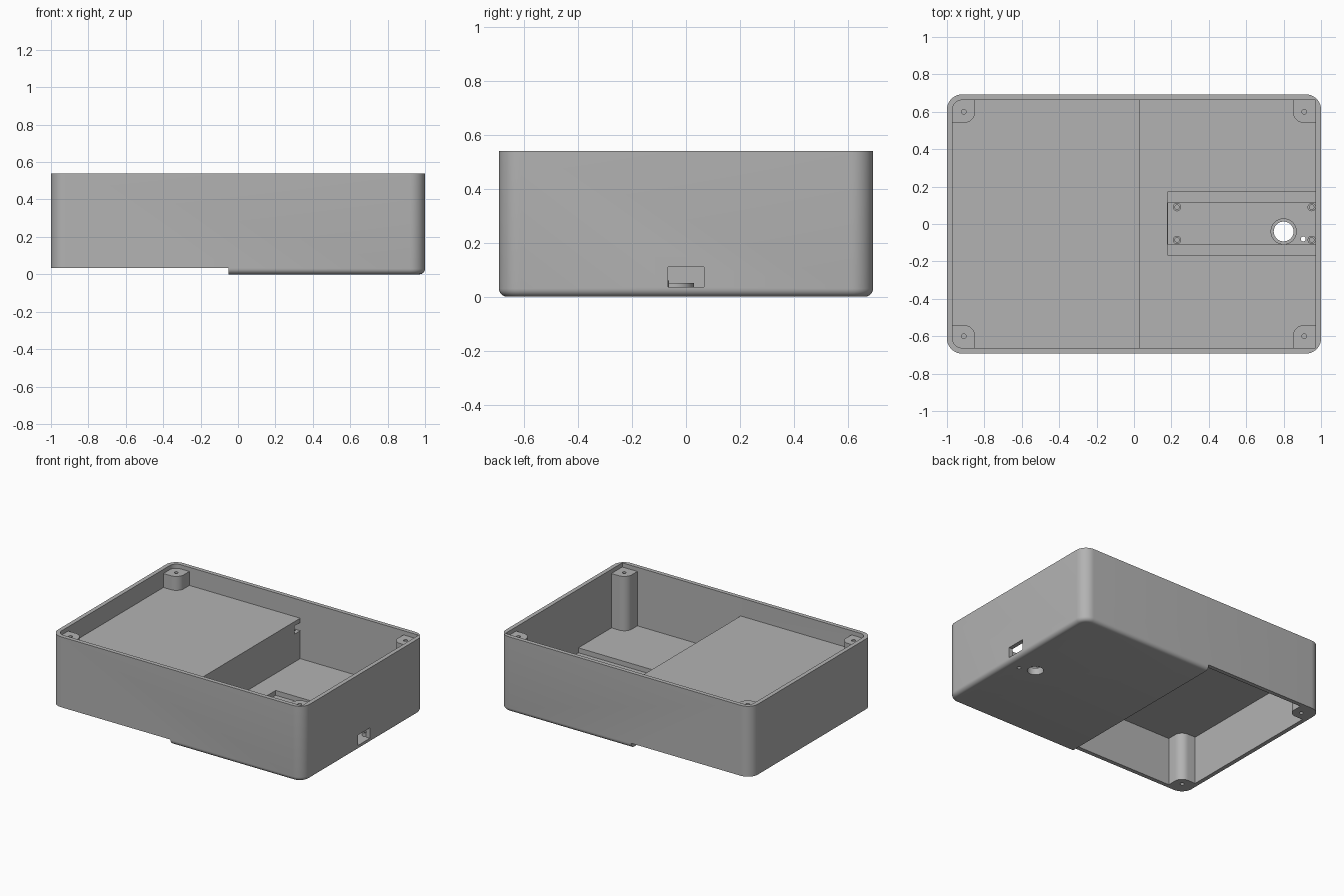
import bpy, bmesh, math

if "Cube" in bpy.data.objects:
    bpy.data.objects.remove(bpy.data.objects["Cube"])

grey = bpy.data.materials.new("plain grey")
grey.use_nodes = True
colour = (0.45, 0.45, 0.45, 1)
grey.diffuse_color = colour
grey.node_tree.nodes["Principled BSDF"].inputs["Base Color"].default_value = colour


def finish(name, bm):
    bmesh.ops.recalc_face_normals(bm, faces=bm.faces)
    mesh = bpy.data.meshes.new(name)
    bm.to_mesh(mesh)
    bm.free()
    ob = bpy.data.objects.new(name, mesh)
    bpy.context.collection.objects.link(ob)
    mesh.materials.append(grey)
    return ob


def loft(name, x, y, layers, radius, steps=10):
    """Stack rounded rectangles; each layer is (inset, height)."""
    bm = bmesh.new()
    cx, cy = sum(x) / 2, sum(y) / 2
    hx, hy = (x[1] - x[0]) / 2 - radius, (y[1] - y[0]) / 2 - radius
    rings = []
    for inset, z in layers:
        ring = []
        for corner, (sx, sy) in enumerate([(1, 1), (-1, 1), (-1, -1), (1, -1)]):
            for i in range(steps + 1):
                a = (corner + i / steps) * math.pi / 2
                r = radius - inset
                ring.append(bm.verts.new((cx + sx * hx + r * math.cos(a),
                                          cy + sy * hy + r * math.sin(a), z)))
        rings.append(ring)
    n = len(rings[0])
    for low, high in zip(rings, rings[1:]):
        for i in range(n):
            j = (i + 1) % n
            bm.faces.new((low[i], low[j], high[j], high[i]))
    bm.faces.new(rings[0])
    bm.faces.new(rings[-1])
    return finish(name, bm)


def box(name, x, y, z):
    bm = bmesh.new()
    bmesh.ops.create_cube(bm, size=1)
    for v in bm.verts:
        for axis, span in enumerate((x, y, z)):
            v.co[axis] = span[0] if v.co[axis] < 0 else span[1]
    return finish(name, bm)


def cylinder(name, x, y, z, r1, r2=None, sides=32):
    bm = bmesh.new()
    bmesh.ops.create_cone(bm, cap_ends=True, segments=sides, radius1=r1,
                          radius2=r2 or r1, depth=z[1] - z[0])
    bmesh.ops.translate(bm, verts=bm.verts, vec=(x, y, sum(z) / 2))
    return finish(name, bm)


def cut(target, cutter, keep=False):
    mod = target.modifiers.new("cut", "BOOLEAN")
    mod.operation, mod.solver, mod.object = "DIFFERENCE", "EXACT", cutter
    bpy.context.view_layer.objects.active = target
    bpy.ops.object.modifier_apply(modifier=mod.name)
    if not keep:
        bpy.data.objects.remove(cutter)


def smooth(ob):
    bpy.ops.object.select_all(action="DESELECT")
    ob.select_set(True)
    bpy.context.view_layer.objects.active = ob
    bpy.ops.object.shade_smooth_by_angle(angle=math.radians(30))


WX, WY, TOP = 0.97, 0.6625, 0.54
FLOOR, RECESS, STEP = 0.12, 0.035, 0.035
signs = [(sx, sy) for sx in (-1, 1) for sy in (-1, 1)]

# Outer shell with a rounded bottom edge
R = 0.03
fillet = [(R * (1 - math.sin(a)), R * (1 - math.cos(a)))
          for a in (i * math.pi / 12 for i in range(7))]
shell = loft("enclosure_shell", (-1, 1), (-0.6925, 0.6925), fillet + [(0, TOP)], 0.08)

# Raised underside of the battery half
cut(shell, box("under_step", (-1.2, -0.05), (-1, 1), (-0.2, STEP)))

# Interior spaces, each leaving the corner posts standing
spaces = [
    loft("upper_space", (-WX, WX), (-WY, WY), [(0, 0.41), (0, 0.7)], 0.05),
    box("deep_space", (0.03, WX), (-WY, WY), (FLOOR, 0.65)),
    box("battery_space", (-WX, 0), (-WY, WY), (STEP - 0.001, 0.38)),
]
for sx, sy in signs:
    post = loft("post", sorted((sx * 0.85, sx * 1.15)), sorted((sy * 0.54, sy * 0.85)),
                [(0, -0.3), (0, 0.51)], 0.06)
    for space in spaces:
        cut(space, post, keep=True)
    bpy.data.objects.remove(post)
for space in spaces:
    cut(shell, space)

# Wire notch at the back end of the divider
cut(shell, box("wire_notch", (-0.02, 0.05), (0.6, WY + 0.0005), (0.32, 0.379)))

# Screw holes in the posts
for sx, sy in signs:
    cut(shell, cylinder("screw_hole", sx * 0.91, sy * 0.6, (0.4, 0.6), 0.013))
    if sx < 0:
        cut(shell, cylinder("screw_hole", sx * 0.91, sy * 0.6, (-0.1, 0.15), 0.013))

# Circuit board recess: wide ledge, deeper channel, side port
cut(shell, box("board_ledge", (0.18, WX), (-0.165, 0.17), (0.085, 0.2)))
cut(shell, box("board_channel", (0.1805, WX - 0.0005), (-0.11, 0.115), (RECESS, 0.2)))
cut(shell, box("side_port", (0.9, 1.1), (-0.067, 0.067), (RECESS + 0.0005, 0.11)))

# Openings through the floor
cut(shell, cylinder("sensor_hole", 0.8, -0.04, (-0.1, 0.1), 0.053, sides=48))
cut(shell, cylinder("light_hole", 0.905, -0.08, (-0.1, 0.1), 0.013))
smooth(shell)

# Collar around the sensor opening
collar = cylinder("sensor_collar", 0.8, -0.04, (0.03, 0.05), 0.07, sides=48)
cut(collar, cylinder("collar_bore", 0.8, -0.04, (0, 0.1), 0.053, sides=48))
smooth(collar)

# Board standoffs
for x in (0.23, 0.95):
    for y in (-0.085, 0.09):
        standoff = cylinder("board_standoff", x, y, (0.03, 0.06), 0.022)
        cut(standoff, cylinder("standoff_bore", x, y, (0.036, 0.1), 0.012))
        smooth(standoff)
